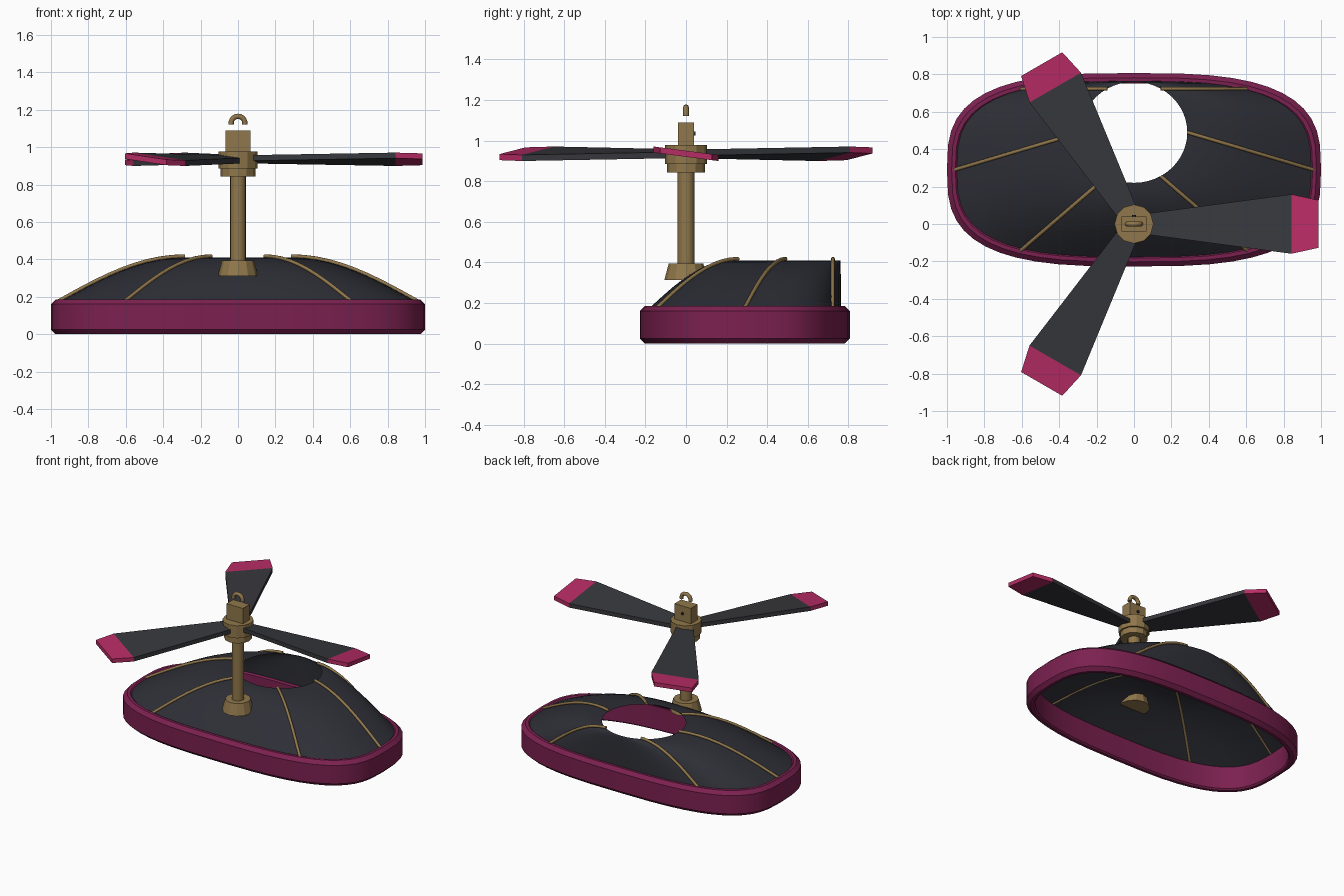
import bpy, math
from math import sin, cos, pi, radians
from mathutils import Matrix, Vector

if "Cube" in bpy.data.objects:
    bpy.data.objects.remove(bpy.data.objects["Cube"])


def material(name, rgb):
    m = bpy.data.materials.new(name)
    m.diffuse_color = (*rgb, 1)
    m.use_nodes = True
    m.node_tree.nodes["Principled BSDF"].inputs["Base Color"].default_value = m.diffuse_color
    return m


PLUM = material("plum", (0.2, 0.015, 0.08))
PINK = material("pink", (0.47, 0.025, 0.13))
DARK = material("dark_rubber", (0.027, 0.028, 0.037))
BLADE = material("blade_grey", (0.038, 0.039, 0.045))
BRASS = material("brass", (0.28, 0.185, 0.07))


def smooth(ob, angle=30):
    bpy.ops.object.select_all(action='DESELECT')
    ob.select_set(True)
    bpy.context.view_layer.objects.active = ob
    bpy.ops.object.shade_smooth_by_angle(angle=radians(angle))


def mesh_object(name, verts, faces, mat):
    me = bpy.data.meshes.new(name)
    me.from_pydata(verts, [], faces)
    me.materials.append(mat)
    ob = bpy.data.objects.new(name, me)
    bpy.context.collection.objects.link(ob)
    return ob


def grid_faces(rings, n, closed=False):
    last = rings if closed else rings - 1
    return [(r * n + i, r * n + (i + 1) % n,
             (r + 1) % rings * n + (i + 1) % n, (r + 1) % rings * n + i)
            for r in range(last) for i in range(n)]


def outline(a, rx, ry, p=3.0):
    # rounded-rectangle (superellipse) point
    c, s = cos(a), sin(a)
    return (math.copysign(rx * abs(c) ** (2 / p), c),
            0.29 + math.copysign(ry * abs(s) ** (2 / p), s))


def lathe(name, r1, r2, z1, z2, mat, n=12, is_smooth=False):
    bpy.ops.mesh.primitive_cone_add(vertices=n, radius1=r1, radius2=r2,
                                    depth=z2 - z1, location=(0, 0, (z1 + z2) / 2))
    ob = bpy.context.object
    ob.name = name
    ob.data.materials.append(mat)
    if is_smooth:
        smooth(ob, 40)
    return ob


def tube(name, pts, radius, mat):
    cu = bpy.data.curves.new(name, 'CURVE')
    cu.dimensions = '3D'
    cu.bevel_depth = radius
    cu.bevel_resolution = 2
    cu.use_fill_caps = True
    sp = cu.splines.new('POLY')
    sp.points.add(len(pts) - 1)
    for q, p in zip(sp.points, pts):
        q.co = (*p, 1)
    cu.materials.append(mat)
    ob = bpy.data.objects.new(name, cu)
    bpy.context.collection.objects.link(ob)


N = 48

# Hollow skirt: closed chamfered section (inset, height) swept round the outline
section = [(0.025, 0), (0, 0.025), (0, 0.16), (0.025, 0.185),
           (0.045, 0.185), (0.055, 0.175), (0.055, 0.01), (0.045, 0)]
verts = [(*outline(2 * pi * i / N, 1 - d, 0.517 - d), z)
         for d, z in section for i in range(N)]
smooth(mesh_object("skirt", verts, grid_faces(len(section), N, True), PLUM))


# Dome: loft from the skirt up to the fan opening
def dome_point(a, t, lift=0.0):
    x0, y0 = outline(a, 0.96, 0.475)
    x1, y1 = 0.285 * cos(a), 0.49 + 0.27 * sin(a)
    return Vector((x0 + (x1 - x0) * t, y0 + (y1 - y0) * t,
                   0.17 + 0.24 * sin(t * pi / 2) + lift))


R = 11
verts = [dome_point(2 * pi * i / N, r / (R - 1)) for r in range(R) for i in range(N)]
smooth(mesh_object("dome", verts, grid_faces(R, N), DARK), 50)

# Six brass ribs lying on the dome
for k in range(6):
    tube(f"rib_{k + 1}", [dome_point(k * pi / 3, t / 10, 0.007) for t in range(11)],
         0.01, BRASS)

# Mast with tapered foot, collar and hub
lathe("mast_foot", 0.107, 0.085, 0.312, 0.395, BRASS)
lathe("mast", 0.042, 0.042, 0.38, 0.9, BRASS, 16, True)
lathe("collar", 0.093, 0.093, 0.842, 0.89, BRASS)
lathe("hub", 0.104, 0.104, 0.885, 0.977, BRASS)

# Head block with bolt and lifting loop
bpy.ops.mesh.primitive_cube_add(size=1, location=(0, 0, 1.03))
block = bpy.context.object
block.name = "head_block"
block.scale = (0.134, 0.078, 0.12)
block.data.materials.append(BRASS)
tube("bolt", [(0, 0.035, 1.035), (0, 0.048, 1.035)], 0.01, DARK)
tube("lifting_loop", [(0.037 * cos(a), 0, 1.128 + 0.037 * sin(a))
                      for a in [radians(-10 + 20 * i) for i in range(11)]], 0.014, BRASS)


# Three pitched blades with coloured tips
def slab(name, x0, w0, x1, w1, turn, mat):
    plan = [(x0, -w0), (x1, -w1), (x1, w1), (x0, w0)]
    rot = Matrix.Rotation(turn, 3, 'Z')
    verts = [rot @ Vector((x, y, 0.935 - 0.13 * y + h))
             for h in (-0.015, 0.015) for x, y in plan]
    faces = [(3, 2, 1, 0), (4, 5, 6, 7)] + [(i, (i + 1) % 4, (i + 1) % 4 + 4, i + 4)
                                            for i in range(4)]
    mesh_object(name, verts, faces, mat)


for k in range(3):
    turn = k * 2 * pi / 3
    slab(f"blade_{k + 1}", 0.06, 0.055, 0.842, 0.159, turn, BLADE)
    slab(f"blade_tip_{k + 1}", 0.842, 0.159, 0.987, 0.127, turn, PINK)
